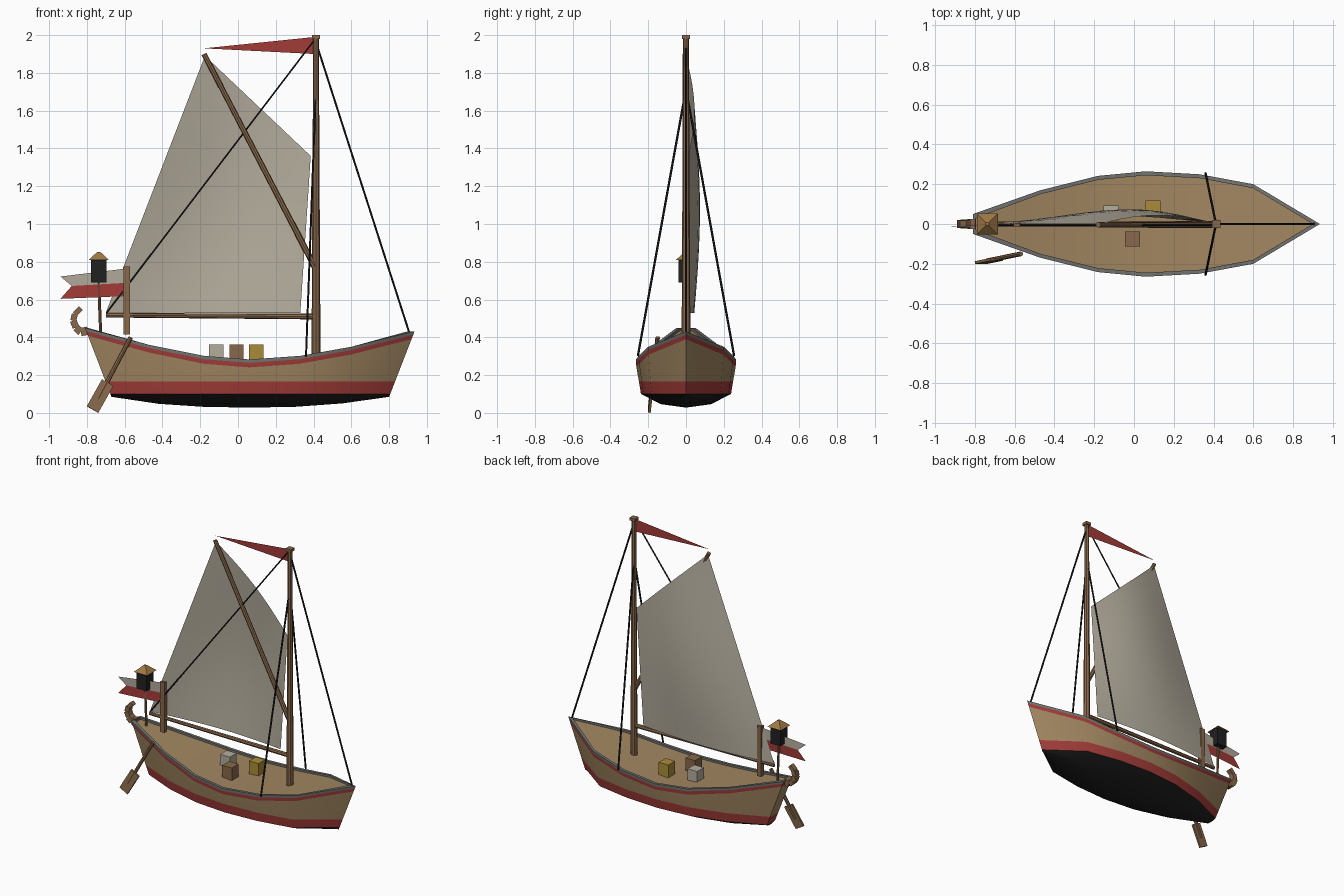
import bpy, bmesh
from math import sin, pi, radians
from mathutils import Vector, Matrix

if "Cube" in bpy.data.objects:
    bpy.data.objects.remove(bpy.data.objects["Cube"])


def material(name, r, g, b):
    m = bpy.data.materials.new(name)
    m.diffuse_color = (r, g, b, 1)
    m.use_nodes = True
    m.node_tree.nodes["Principled BSDF"].inputs["Base Color"].default_value = m.diffuse_color
    return m


PLANK = material("plank", .36, .24, .12)
WOOD = material("wood", .25, .14, .07)
RED = material("red", .36, .045, .04)
BLACK = material("black", .015, .015, .015)
GREY = material("rail_grey", .17, .17, .16)
CLOTH = material("cloth", .46, .42, .34)
GOLD = material("gold", .40, .26, .04)
ROOF = material("roof", .34, .19, .06)


def finish(name, bm, mats, smooth=False):
    bmesh.ops.remove_doubles(bm, verts=bm.verts, dist=1e-5)
    me = bpy.data.meshes.new(name)
    bm.to_mesh(me)
    bm.free()
    for m in mats:
        me.materials.append(m)
    if smooth:
        me.shade_smooth()
        me.set_sharp_from_angle(angle=radians(32))
    ob = bpy.data.objects.new(name, me)
    bpy.context.collection.objects.link(ob)
    return ob


def frame(a, b):
    """Matrix at the middle of a-b with local z along it, local y near world y."""
    a, b = Vector(a), Vector(b)
    z = (b - a).normalized()
    y = Vector((0, 1, 0))
    y = (y - z * y.dot(z)).normalized()
    rot = Matrix((y.cross(z), y, z)).transposed().to_4x4()
    return Matrix.Translation((a + b) / 2) @ rot, (b - a).length


def rod(name, a, b, r1, r2, mat, sides=8):
    bm = bmesh.new()
    m, length = frame(a, b)
    bmesh.ops.create_cone(bm, cap_ends=True, segments=sides, radius1=r1,
                          radius2=r2, depth=length, matrix=m)
    return finish(name, bm, [mat], sides > 8)


def beam(name, a, b, w, d, mat):
    bm = bmesh.new()
    m, length = frame(a, b)
    bmesh.ops.create_cube(bm, size=1, matrix=m @ Matrix.Diagonal((w, d, length, 1)))
    return finish(name, bm, [mat])


def sheet(name, pts, mat):
    bm = bmesh.new()
    bm.faces.new([bm.verts.new(p) for p in pts])
    return finish(name, bm, [mat])


# Hull stations: sheer x, half width, sheer z, keel x, keel z
stations = [(-.81, .05, .45, -.67, .085), (-.47, .17, .36, -.42, .048),
            (-.18, .242, .302, -.18, .032), (.06, .265, .283, .06, .028),
            (.33, .25, .302, .30, .032), (.60, .20, .35, .55, .05),
            (.935, .0, .432, .80, .085)]


def section(i):
    xs, w, zs, xk, zk = stations[i]
    rows = [(0, zk), (.5 * w, zk + .25 * (.1 - zk)), (.9 * w, .1), (.94 * w, .165),
            (.99 * w, zs - .042), (w, zs - .018), (w, zs)]
    pts = [Vector((xk + (xs - xk) * (z - zk) / (zs - zk), y, z)) for y, z in rows]
    inset = .015 if i == 0 else -.035 if i == len(stations) - 1 else 0
    wi = max(0, w - .02)
    pts += [Vector((xs + inset, wi, zs)), Vector((xs + inset, wi, zs - .014)),
            Vector((xs + inset, 0, zs - .014))]
    return pts


# Hull with boot stripe, rail and deck: black, black, red, plank, red, rail x3, deck
row_mat = [0, 0, 1, 2, 1, 3, 3, 3, 2]
bm = bmesh.new()
grid = {}
flip = Vector((1, -1, 1))
for s in (0, 1):
    for i in range(len(stations)):
        grid[s, i] = [bm.verts.new(p * flip if s else p) for p in section(i)]
for j, mi in enumerate(row_mat):
    for s in (0, 1):
        for i in range(len(stations) - 1):
            a, b = grid[s, i], grid[s, i + 1]
            bm.faces.new((a[j], a[j + 1], b[j + 1], b[j])).material_index = mi
    if j < 8:                                   # stern transom
        a, b = grid[0, 0], grid[1, 0]
        bm.faces.new((a[j], b[j], b[j + 1], a[j + 1])).material_index = mi
bmesh.ops.remove_doubles(bm, verts=bm.verts, dist=1e-5)
bmesh.ops.dissolve_degenerate(bm, edges=bm.edges, dist=1e-5)
bmesh.ops.recalc_face_normals(bm, faces=bm.faces)
finish("hull", bm, [BLACK, RED, PLANK, GREY], True)

# Mast and spars
rod("mast", (.413, 0, .28), (.413, 0, 1.985), .024, .015, WOOD, 8)
beam("mast_cap", (.413, 0, 1.98), (.413, 0, 2.0), .042, .042, WOOD)
rod("boom", (.41, 0, .51), (-.70, 0, .517), .015, .012, WOOD)
rod("sprit", (.405, -.004, .775), (-.18, -.004, 1.9), .016, .014, WOOD)

# Sail bellied towards +y
tack, clew = Vector((.33, 0, .53)), Vector((-.70, 0, .53))
throat, peak = Vector((.385, 0, 1.36)), Vector((-.175, 0, 1.89))
bm = bmesh.new()
N = 10
rows = []
for j in range(N + 1):
    v = j / N
    row = []
    for i in range(N + 1):
        u = i / N
        p = tack.lerp(throat, v).lerp(clew.lerp(peak, v), u)
        p.y = .012 * (1 - u) + sin(pi * u) * (.038 + .03 * sin(pi * v))
        row.append(bm.verts.new(p))
    rows.append(row)
for j in range(N):
    for i in range(N):
        bm.faces.new((rows[j][i], rows[j][i + 1], rows[j + 1][i + 1], rows[j + 1][i]))
finish("sail", bm, [CLOTH], True)

# Rigging
rod("forestay", (.42, 0, 1.94), (.905, 0, .43), .006, .006, BLACK, 6)
rod("topping_lift", (.405, -.006, 1.975), (-.695, -.006, .53), .005, .005, BLACK, 6)
for side in (-1, 1):
    rod("shroud", (.41, side * .01, 1.66), (.36, side * .255, .30), .006, .006, BLACK, 6)

# Pennant at the masthead
sheet("pennant", [(.405, 0, 1.99), (-.18, 0, 1.93), (.405, 0, 1.90)], RED)

# Stern post with swallowtail flag
beam("stern_post", (-.59, 0, .415), (-.59, 0, .775), .034, .03, WOOD)
notch = (-.88, -.01, .672)
sheet("flag_upper", [(-.60, 0, .763), (-.60, 0, .688), notch, (-.94, -.016, .722)], CLOTH)
sheet("flag_lower", [(-.60, 0, .688), (-.60, 0, .618), (-.94, -.016, .604), notch], RED)

# Stern lantern
rod("lantern_pole", (-.727, 0, .42), (-.738, 0, .70), .008, .008, WOOD)
beam("lantern", (-.737, 0, .69), (-.737, 0, .812), .08, .08, BLACK)
bm = bmesh.new()
bmesh.ops.create_cone(bm, cap_ends=True, segments=4, radius1=.075, radius2=.012, depth=.042,
                      matrix=Matrix.Translation((-.737, 0, .831)) @ Matrix.Rotation(pi / 4, 4, 'Z'))
finish("lantern_roof", bm, [ROOF])

# Stern scroll made of blocks
scroll = [(-.795, .435), (-.832, .428), (-.858, .452), (-.872, .488), (-.864, .523), (-.832, .555)]
for k, (a, b) in enumerate(zip(scroll, scroll[1:])):
    t = .05 - .004 * k
    beam("scroll_block", (a[0], 0, a[1]), (b[0], 0, b[1]), t - .006, t, WOOD)

# Steering oar
rod("oar_shaft", (-.568, -.15, .40), (-.74, -.185, .075), .012, .012, WOOD)
beam("oar_blade", (-.69, -.178, .16), (-.77, -.194, .018), .07, .014, WOOD)

# Deck cargo
for name, x, y, m in (("pale_crate", -.115, .055, CLOTH), ("brown_crate", -.008, -.075, WOOD),
                      ("gold_crate", .096, .08, GOLD)):
    beam(name, (x, y, .268), (x, y, .362), .076, .076, m)
